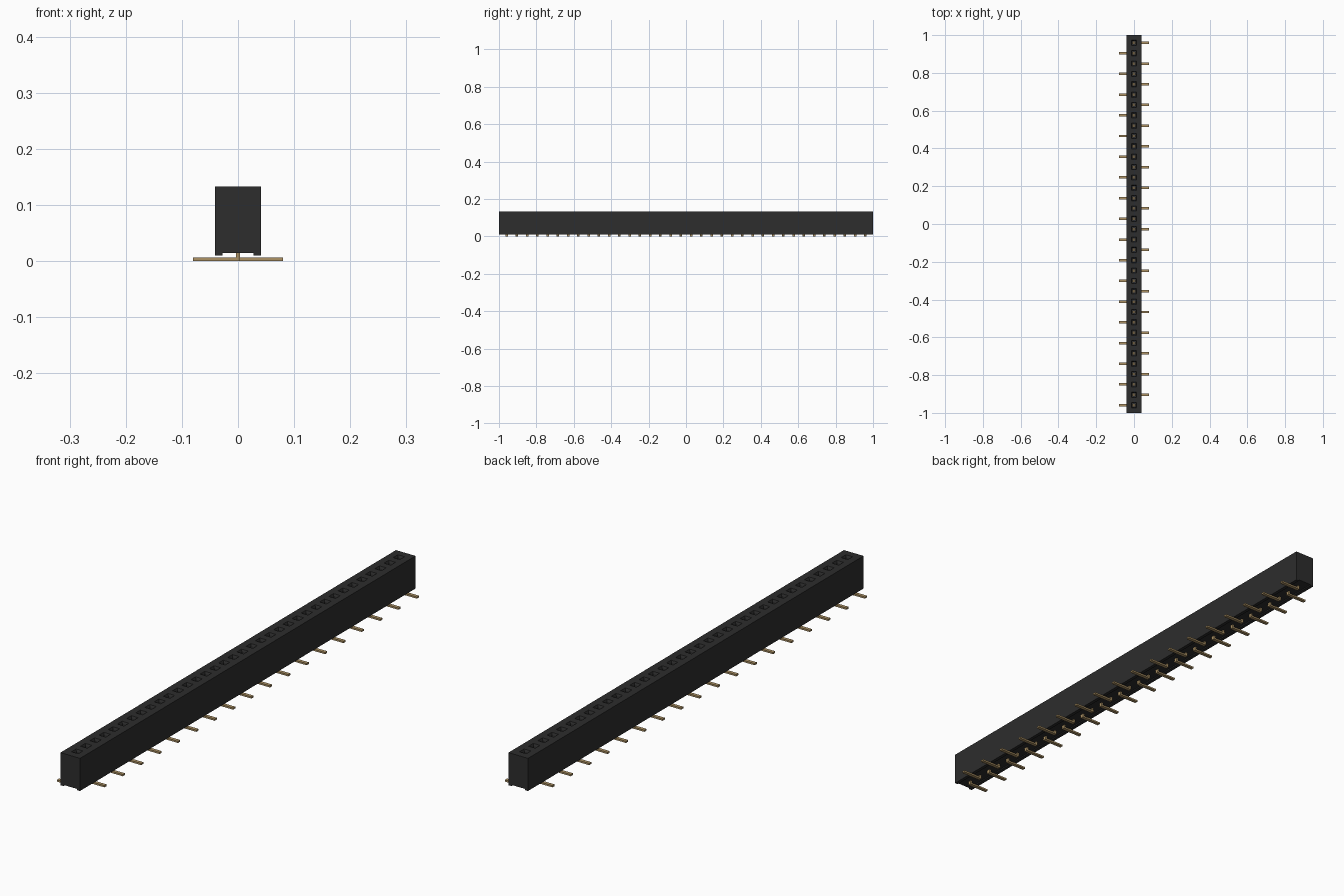
import bpy, bmesh, math

if "Cube" in bpy.data.objects:
    bpy.data.objects.remove(bpy.data.objects["Cube"])

PINS, PITCH = 36, 0.0548
W, TOP, HOLE = 0.0408, 0.133, 0.014
pin_y = [(i - (PINS - 1) / 2) * PITCH for i in range(PINS)]


def material(name, color, metallic=0.0):
    m = bpy.data.materials.new(name)
    m.use_nodes = True
    m.diffuse_color = (*color, 1)
    m.node_tree.nodes["Principled BSDF"].inputs["Base Color"].default_value = (*color, 1)
    return m


black = material("black plastic", (0.026, 0.026, 0.026))
gold = material("gold contact", (0.42, 0.29, 0.13))


def finish(bm, name, mat):
    bmesh.ops.recalc_face_normals(bm, faces=bm.faces)
    me = bpy.data.meshes.new(name)
    bm.to_mesh(me)
    bm.free()
    me.materials.append(mat)
    ob = bpy.data.objects.new(name, me)
    bpy.context.collection.objects.link(ob)
    return ob


def box(bm, x0, x1, y0, y1, z0, z1):
    vs = bmesh.ops.create_cube(bm, size=1)["verts"]
    for v in vs:
        v.co = ((x0 + x1) / 2 + v.co.x * (x1 - x0),
                (y0 + y1) / 2 + v.co.y * (y1 - y0),
                (z0 + z1) / 2 + v.co.z * (z1 - z0))
    return vs


# Housing: channelled section lofted along y, sliced at every socket
profile = [(-W, 0.010), (-0.028, 0.010), (-0.028, 0.0145), (0.028, 0.0145),
           (0.028, 0.010), (W, 0.010), (W, TOP), (HOLE, TOP), (-HOLE, TOP), (-W, TOP)]
stations = [-1.0]
for y in pin_y:
    stations += [y - HOLE, y + HOLE]
stations.append(1.0)

bm = bmesh.new()
rings = [[bm.verts.new((x, y, z)) for x, z in profile] for y in stations]
sockets = []
n = len(profile)
for s in range(len(rings) - 1):
    a, b = rings[s], rings[s + 1]
    for k in range(n):
        j = (k + 1) % n
        f = bm.faces.new((a[k], a[j], b[j], b[k]))
        if k == 7 and s % 2 == 1:
            sockets.append(f)
bm.faces.new(rings[0])
bm.faces.new(rings[-1])
bmesh.ops.recalc_face_normals(bm, faces=bm.faces)

# Sockets: tapered lead-in, then a straight square well
bmesh.ops.inset_individual(bm, faces=sockets, thickness=0.005, depth=-0.008)
wells = bmesh.ops.extrude_discrete_faces(bm, faces=sockets)["faces"]
for f in wells:
    for v in f.verts:
        v.co.z = 0.03
finish(bm, "socket_housing", black)

# Solder tails alternate sides, each with a post up into the housing
bm = bmesh.new()
for i, y in enumerate(pin_y):
    side = 1 if i % 2 else -1
    xs = sorted((-0.004 * side, 0.080 * side))
    box(bm, xs[0], xs[1], y - 0.0065, y + 0.0065, 0.0, 0.0065)
    box(bm, -0.0035, 0.0035, y - 0.0065, y + 0.0065, 0.006, 0.032)
finish(bm, "solder_tails", gold)

# Spring contacts: a pair of leaves inside each socket, pinched at the top
bm = bmesh.new()
for y in pin_y:
    for side in (-1, 1):
        xs = sorted((0.0055 * side, 0.0085 * side))
        for v in box(bm, xs[0], xs[1], y - 0.006, y + 0.006, 0.0305, 0.112):
            if v.co.z > 0.1:
                v.co.x -= 0.003 * side
finish(bm, "spring_contacts", gold)
